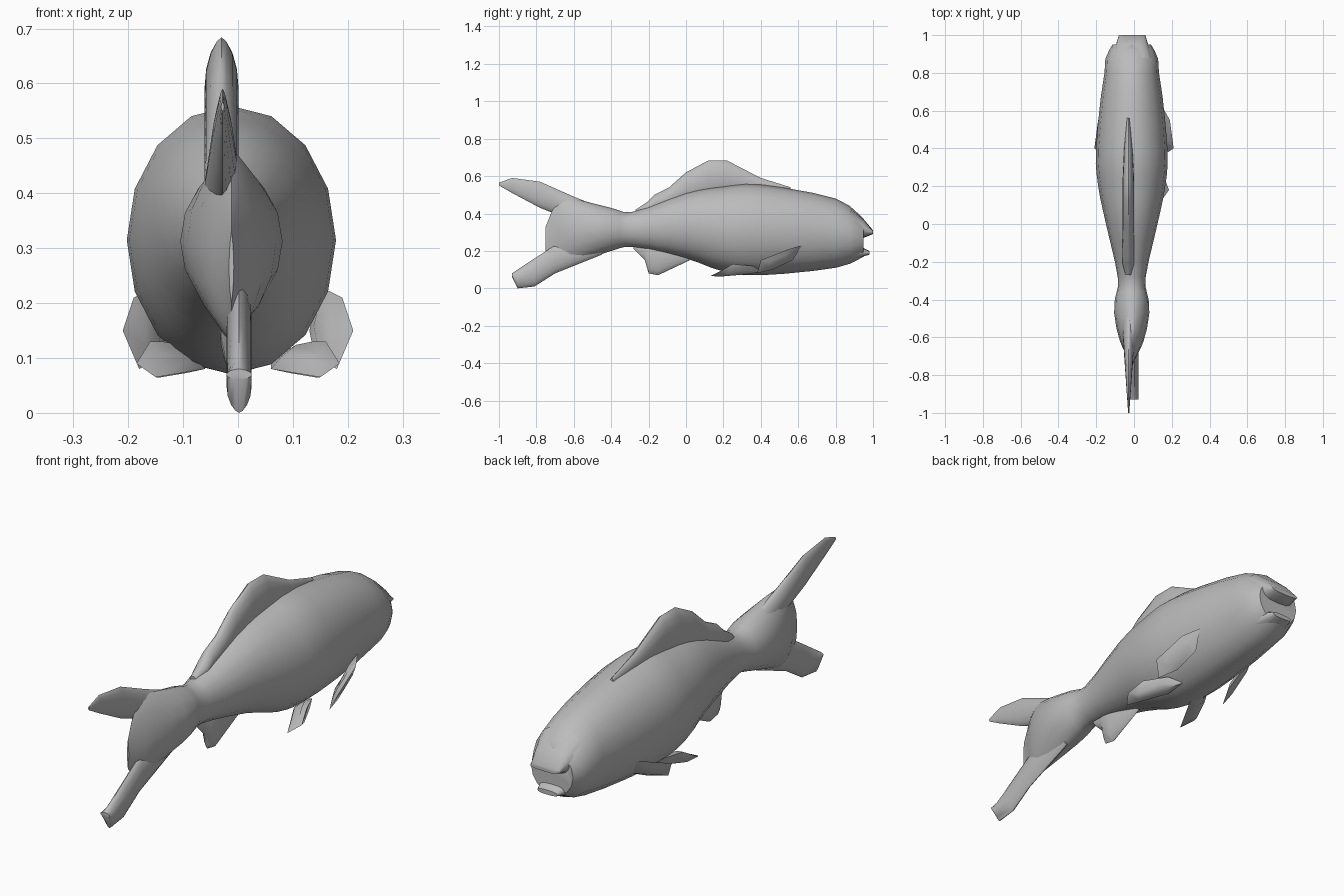
import bpy, bmesh, math
from mathutils import Vector

cube = bpy.data.objects.get("Cube")
if cube:
    bpy.data.objects.remove(cube)

GREY = (0.5, 0.5, 0.5, 1)
grey = bpy.data.materials.new("plain grey")
grey.use_nodes = True
grey.diffuse_color = GREY
grey.node_tree.nodes["Principled BSDF"].inputs["Base Color"].default_value = GREY


def finish(name, bm, angle):
    bmesh.ops.recalc_face_normals(bm, faces=bm.faces)
    mesh = bpy.data.meshes.new(name)
    bm.to_mesh(mesh)
    bm.free()
    mesh.materials.append(grey)
    part = bpy.data.objects.new(name, mesh)
    bpy.context.collection.objects.link(part)
    bpy.ops.object.select_all(action='DESELECT')
    part.select_set(True)
    bpy.context.view_layer.objects.active = part
    bpy.ops.object.shade_smooth_by_angle(angle=math.radians(angle))


def smooth_path(keys, steps):
    """Refine the key points with a spline that passes through all of them."""
    points = [Vector(key) for key in keys]
    padded = [points[0]] + points + [points[-1]]
    path = []
    for before, start, end, after in zip(padded, padded[1:], padded[2:], padded[3:]):
        for step in range(steps):
            t = step / steps
            leave, arrive = (end - before) / 2, (after - start) / 2
            bend = (start - end) * 2 + leave + arrive
            path.append(start + leave * t + (end - start - leave - bend) * t * t + bend * t ** 3)
    return path + [points[-1]]


def loft(name, keys, half, pinch, lean, steps=1, sides=16):
    """Skin oval rings along y from keys of y, bottom and top; half and pinch are rules."""
    bm = bmesh.new()
    rings = []
    for y, low, high in smooth_path(keys, steps):
        ring = []
        for i in range(sides):
            angle = math.tau * i / sides
            across = math.cos(angle)
            width = half(y, high - low) * math.copysign(abs(across) ** pinch(y), across)
            height = (low + high + (high - low) * math.sin(angle)) / 2
            ring.append(bm.verts.new((lean + width, y, height)))
        rings.append(ring)
    for ring, following in zip(rings, rings[1:]):
        for i in range(sides):
            bm.faces.new((ring[i - 1], ring[i], following[i], following[i - 1]))
    bm.faces.new(rings[0])
    bm.faces.new(rings[-1])
    finish(name, bm, angle=50)


def leaf(name, outline, thickness, side):
    """Fin with a thin rim and a swollen middle."""
    bm = bmesh.new()
    points = [Vector((x * side, y, z)) for x, y, z in outline]
    middle = sum(points, Vector()) / len(points)
    normal = Vector()
    for i, point in enumerate(points):
        normal += (points[i - 1] - middle).cross(point - middle)
    normal.normalize()
    rim = [bm.verts.new(point) for point in points]
    for face_side in (-thickness, thickness):
        inner = [bm.verts.new(middle.lerp(p, 0.55) + normal * face_side) for p in points]
        for i in range(len(points)):
            bm.faces.new((rim[i - 1], rim[i], inner[i], inner[i - 1]))
        bm.faces.new(inner)
    finish(name, bm, angle=70)


# Body: girth follows its height, flattening into a blade towards the tail
def body_half(y, height):
    blade = min(1, (y + 0.78) / 0.35)
    snout = max(0, y - 0.8) * 0.8
    return height * (0.39 * blade + snout)


def body_pinch(y):
    return 1 + 2 * max(0, -0.35 - y)


loft("body", [
    (0.95, 0.17, 0.37),
    (0.8, 0.11, 0.48),
    (0.4, 0.07, 0.555),
    (0.2, 0.09, 0.545),
    (0, 0.16, 0.51),
    (-0.28, 0.22, 0.41),
    (-0.4, 0.2, 0.43),
    (-0.62, 0.13, 0.48),
    (-0.7, 0.15, 0.44),
    (-0.75, 0.2, 0.33),
], body_half, body_pinch, lean=-0.012, steps=3)


# Mouth
def lip_pinch(y):
    return 0.6


loft("upper_lip", [(0.88, 0.28, 0.43), (0.95, 0.27, 0.37), (1, 0.29, 0.31)],
     lambda y, height: 0.37 - 0.3 * y, lip_pinch, lean=-0.01)
loft("lower_lip", [(0.88, 0.15, 0.25), (0.98, 0.18, 0.2)],
     lambda y, height: 0.49 - 0.45 * y, lip_pinch, lean=-0.01)


# Forked tail
def fin_pinch(y):
    return 1.3


loft("upper_tail_lobe", [
    (-0.45, 0.3, 0.43),
    (-0.6, 0.36, 0.49),
    (-0.78, 0.43, 0.57),
    (-0.93, 0.51, 0.59),
    (-1, 0.55, 0.565),
], lambda y, height: 0.07 * (1 + y) + 0.003, fin_pinch, lean=-0.028)
loft("lower_tail_lobe", [
    (-0.45, 0.18, 0.3),
    (-0.7, 0.08, 0.23),
    (-0.81, 0.01, 0.16),
    (-0.9, 0, 0.1),
    (-0.93, 0.06, 0.08),
], lambda y, height: 0.023, fin_pinch, lean=0.002)

# Fins along the centre line
loft("dorsal_fin", [
    (0.56, 0.49, 0.54),
    (0.4, 0.5, 0.59),
    (0.22, 0.5, 0.683),
    (0.12, 0.48, 0.684),
    (0, 0.45, 0.62),
    (-0.09, 0.42, 0.54),
    (-0.17, 0.4, 0.5),
    (-0.21, 0.39, 0.46),
    (-0.27, 0.39, 0.42),
], lambda y, height: 0.031 * min(1, (0.65 - y) / 0.35, (y + 0.33) / 0.12), fin_pinch, lean=-0.03)
loft("anal_fin", [
    (0.02, 0.15, 0.2),
    (-0.15, 0.07, 0.25),
    (-0.2, 0.08, 0.25),
    (-0.22, 0.15, 0.25),
    (-0.28, 0.21, 0.25),
], lambda y, height: 0.13 * height, fin_pinch, lean=-0.01)

# Paired fins
PECTORAL = [(0.15, 0.62, 0.23), (0.19, 0.55, 0.21), (0.21, 0.4, 0.15),
            (0.18, 0.38, 0.08), (0.14, 0.46, 0.1), (0.13, 0.57, 0.15)]
PELVIC = [(0.06, 0.4, 0.09), (0.11, 0.36, 0.12), (0.16, 0.25, 0.13),
          (0.185, 0.18, 0.09), (0.15, 0.13, 0.065), (0.06, 0.3, 0.08)]
for side, word in ((1, "left"), (-1, "right")):
    leaf(word + "_pectoral_fin", PECTORAL, 0.012, side)
    leaf(word + "_pelvic_fin", PELVIC, 0.018, side)
